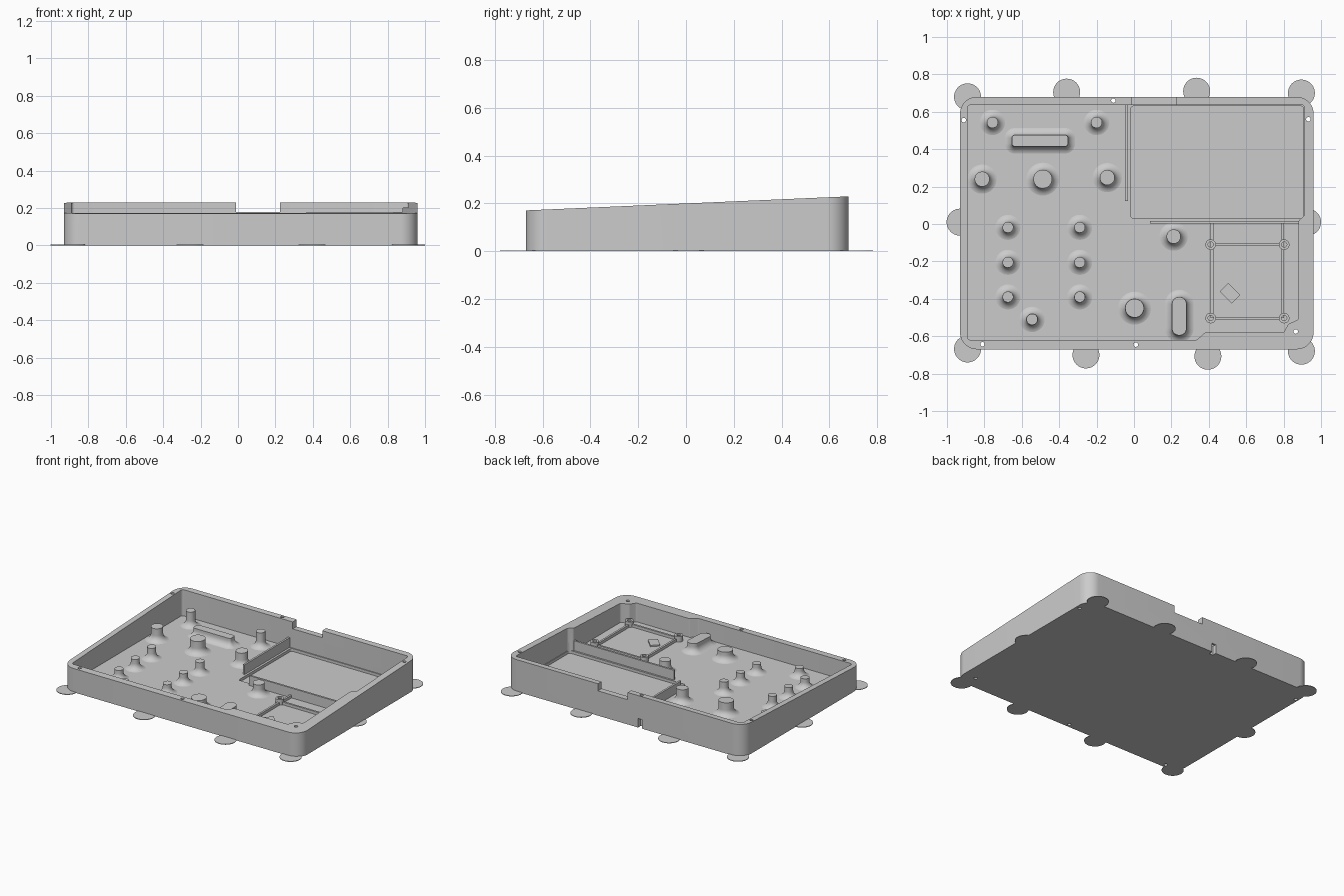
import bpy, bmesh, math
from mathutils import Vector

if "Cube" in bpy.data.objects:
    bpy.data.objects.remove(bpy.data.objects["Cube"])

grey = bpy.data.materials.new("plain grey")
grey.use_nodes = True
grey.diffuse_color = (0.6, 0.6, 0.6, 1)
grey.node_tree.nodes["Principled BSDF"].inputs["Base Color"].default_value = grey.diffuse_color

FLOOR, BAY_FLOOR = 0.04, 0.02


def rim(y):
    """Height of the sloping rim plane."""
    return 0.2 + 0.0435 * y


def rounded(points, r, steps=8):
    """Round every corner of a closed outline with an arc."""
    out, n = [], len(points)
    for i in range(n):
        p = Vector(points[i])
        a = (Vector(points[i - 1]) - p).normalized()
        b = (Vector(points[(i + 1) % n]) - p).normalized()
        half = a.angle(b) / 2
        t = r / math.tan(half)
        c = p + (a + b).normalized() * r / math.sin(half)
        u, v = (p + a * t - c).normalized(), (p + b * t - c).normalized()
        out += [c + u.slerp(v, k / steps) * r for k in range(steps + 1)]
    return out


def rect(x, y, w, d, grow=0.0):
    w, d = w / 2 + grow, d / 2 + grow
    return [(x - w, y - d), (x + w, y - d), (x + w, y + d), (x - w, y + d)]


def circle(x, y, r, n=32):
    return [(x + r * math.cos(math.tau * k / n), y + r * math.sin(math.tau * k / n))
            for k in range(n)]


def loft(name, rings):
    """Skin closed rings from bottom to top; each is (outline, z or z(y))."""
    bm = bmesh.new()
    loops = []
    for outline, z in rings:
        loops.append([bm.verts.new((p[0], p[1], z(p[1]) if callable(z) else z))
                      for p in outline])
    n = len(loops[0])
    for lo, hi in zip(loops, loops[1:]):
        for i in range(n):
            j = (i + 1) % n
            bm.faces.new((lo[i], lo[j], hi[j], hi[i]))
    bm.faces.new(loops[0][::-1])
    bm.faces.new(loops[-1])
    bmesh.ops.recalc_face_normals(bm, faces=bm.faces)
    mesh = bpy.data.meshes.new(name)
    bm.to_mesh(mesh)
    bm.free()
    mesh.materials.append(grey)
    ob = bpy.data.objects.new(name, mesh)
    bpy.context.collection.objects.link(ob)
    return ob


def prism(name, outline, z0, z1):
    return loft(name, [(outline, z0), (outline, z1)])


def activate(ob):
    bpy.ops.object.select_all(action='DESELECT')
    ob.select_set(True)
    bpy.context.view_layer.objects.active = ob


def cut(target, cutter):
    """Subtract a cutter and discard it."""
    cutter.hide_render = True
    mod = target.modifiers.new("cut", 'BOOLEAN')
    mod.operation, mod.solver, mod.object = 'DIFFERENCE', 'EXACT', cutter
    activate(target)
    bpy.ops.object.modifier_apply(modifier=mod.name)
    bpy.data.objects.remove(cutter)


# Tray with sloping rim
outer = rounded(rect(0.015, 0.005, 1.89, 1.35), 0.09, 12)
tray = loft("tray", [(outer, 0.0), (outer, rim)])

# Main cavity, thicker at the front left corner
cavity = [(-0.89, -0.62), (0.335, -0.62), (0.38, -0.58), (0.80, -0.58), (0.825, -0.535),
          (0.88, -0.51), (0.88, 0.02), (0.912, 0.045), (0.912, 0.637), (-0.89, 0.637)]
cut(tray, prism("cavity_cutter", rounded(cavity, 0.017, 5), FLOOR, 0.5))

# Sunken display bay, cable notch and nut slot in the back wall
cut(tray, prism("bay_cutter", rounded(rect(0.445, 0.33, 0.925, 0.6), 0.015, 4), BAY_FLOOR, 0.1))
cut(tray, prism("notch_cutter", rect(0.107, 0.68, 0.235, 0.2), 0.178, 0.5))
cut(tray, prism("nut_slot_cutter", rect(-0.11, 0.68, 0.03, 0.06), -0.1, 0.065))

# Screw holes through the wall
for x, y in [(-0.91, 0.555), (0.932, 0.56), (-0.11, 0.66),
             (-0.81, -0.643), (0.01, -0.645), (0.865, -0.575)]:
    cut(tray, prism("screw_cutter", circle(x, y, 0.012, 16), -0.1, 0.5))
parts = [tray]


# Bosses with a flared foot that blends into the floor
def boss(name, x, y, w, d, r, top):
    rings = []
    for k in range(9):
        a = math.pi / 2 * k / 8
        grow = 0.052 * (1 - math.sin(a))
        z = FLOOR - 0.002 + 0.047 * (1 - math.cos(a))
        rings.append((rounded(rect(x, y, w, d, grow), r + grow * 0.99), z))
    rings.append((rounded(rect(x, y, w, d), r), top))
    parts.append(loft(name, rings))


def post_top(y):
    return rim(y) - 0.075


posts = [(-0.757, 0.543, 0.03), (-0.2, 0.543, 0.03), (-0.812, 0.24, 0.04),
         (-0.488, 0.24, 0.05), (-0.143, 0.248, 0.04), (-0.545, -0.51, 0.03),
         (0.003, -0.45, 0.05), (0.212, -0.067, 0.038)]
posts += [(x, y, 0.029) for x in (-0.674, -0.29) for y in (-0.018, -0.205, -0.39)]
for x, y, r in posts:
    boss("support_post", x, y, 2 * r, 2 * r, r * 0.99, post_top)
boss("long_support_bar", -0.503, 0.445, 0.3, 0.06, 0.015, 0.1)
boss("slider_support", 0.242, -0.493, 0.078, 0.205, 0.0385, post_top)

# Divider ribs beside the bay
parts.append(prism("side_rib", rect(-0.04, 0.382, 0.014, 0.52), FLOOR - 0.005, 0.11))
parts.append(prism("front_rib", rect(0.485, 0.01, 0.8, 0.014), FLOOR - 0.005, 0.11))

# Circuit board frame: rails and hollow standoffs
X0, X1, Y0, Y1 = 0.41, 0.803, -0.503, -0.11
mid_x = (X0 + X1) / 2
for x in (X0, X1):
    parts.append(prism("frame_rail", rect(x + (0.007 if x == X0 else -0.007), -0.25, 0.014, 0.506),
                       FLOOR - 0.005, 0.06))
    for y in (Y0, Y1):
        standoff = prism("standoff", circle(x, y, 0.028), FLOOR - 0.005, 0.08)
        cut(standoff, prism("standoff_cutter", circle(x, y, 0.014, 20), 0.045, 0.2))
        parts.append(standoff)
for y in (Y0, Y1):
    parts.append(prism("cross_rail", rect(mid_x, y, X1 - X0 - 0.04, 0.014), FLOOR - 0.005, 0.06))

# Small tilted block inside the frame
turn = math.radians(-45)
block = [(0.513 + px * math.cos(turn) - py * math.sin(turn),
          -0.37 + px * math.sin(turn) + py * math.cos(turn)) for px, py in rect(0, 0, 0.09, 0.065)]
parts.append(prism("tilted_block", block, FLOOR - 0.005, 0.05))

# Thin round hold-down tabs around the base
for x, y in [(-0.89, 0.68), (-0.36, 0.705), (0.335, 0.71), (0.895, 0.70),
             (-0.93, 0.01), (0.928, 0.01),
             (-0.89, -0.668), (-0.257, -0.70), (0.395, -0.707), (0.895, -0.68)]:
    parts.append(prism("base_tab", circle(x, y, 0.072, 40), 0.0, 0.004))

for ob in parts:
    activate(ob)
    bpy.ops.object.shade_smooth_by_angle(angle=math.radians(35))
